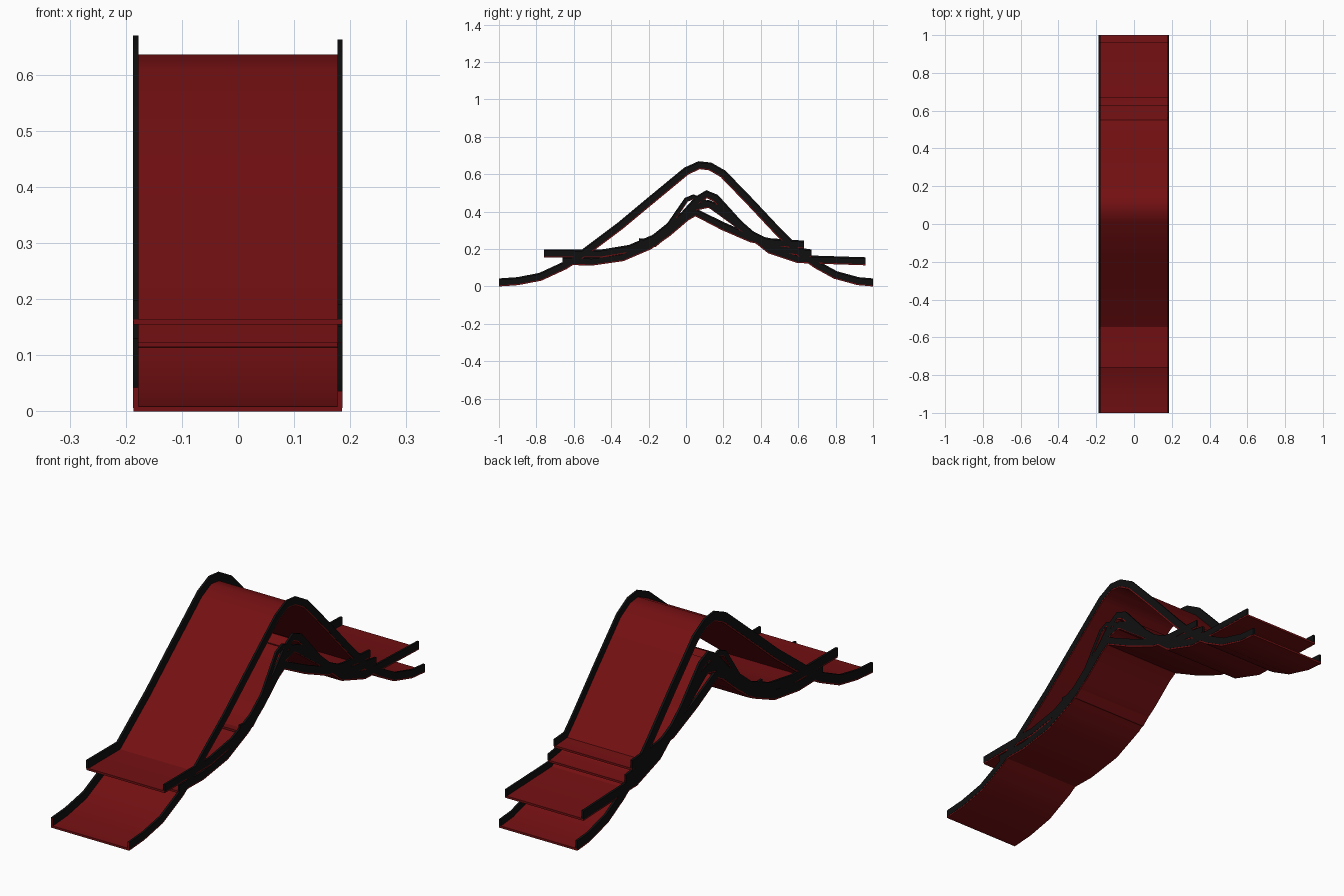
import bpy, bmesh, math
from mathutils import Vector

cube = bpy.data.objects.get("Cube")
if cube:
    bpy.data.objects.remove(cube, do_unlink=True)


def material(name, colour, roughness):
    m = bpy.data.materials.new(name)
    m.use_nodes = True
    m.diffuse_color = colour
    node = m.node_tree.nodes["Principled BSDF"]
    node.inputs["Base Color"].default_value = colour
    node.inputs["Roughness"].default_value = roughness
    return m


RED = material("dark red", (0.17, 0.005, 0.006, 1), 0.6)
BLACK = material("black", (0.005, 0.005, 0.005, 1), 0.6)


def sweep(name, path, x0, x1, low, high, mat, red_front=False):
    """Sweep a rectangular section along a side profile of (y, z) points."""
    pts = [Vector(p) for p in path]
    bm = bmesh.new()
    rings = []
    for i, p in enumerate(pts):
        if i in (0, len(pts) - 1):
            n = Vector((0, 1))          # square-cut ends
        else:
            t = (pts[i + 1] - p).normalized() + (p - pts[i - 1]).normalized()
            n = Vector((-t.y, t.x)).normalized()
        a, b = p + n * low, p + n * high
        rings.append([bm.verts.new((x, q.x, q.y))
                      for x, q in ((x0, a), (x1, a), (x1, b), (x0, b))])
    for r, s in zip(rings, rings[1:]):
        for k in range(4):
            j = (k + 1) % 4
            bm.faces.new((r[k], r[j], s[j], s[k]))
    front = bm.faces.new(rings[0])
    bm.faces.new(rings[-1])
    if red_front:
        front.material_index = 1
    bmesh.ops.recalc_face_normals(bm, faces=bm.faces[:])
    mesh = bpy.data.meshes.new(name)
    bm.to_mesh(mesh)
    bm.free()
    mesh.materials.append(mat)
    mesh.materials.append(RED)
    ob = bpy.data.objects.new(name, mesh)
    bpy.context.collection.objects.link(ob)
    bpy.ops.object.select_all(action='DESELECT')
    ob.select_set(True)
    bpy.context.view_layer.objects.active = ob
    bpy.ops.object.shade_smooth_by_angle(angle=math.radians(35))


# Side profiles of the ramps, front to back
RAMPS = {
    "tall_ramp": [(-1, .025), (-.9, .032), (-.78, .055), (-.65, .115), (-.55, .18),
                  (-.35, .33), (-.2, .455), (0, .62), (.07, .652), (.13, .645),
                  (.2, .605), (.35, .45), (.5, .29), (.6, .19), (.7, .12),
                  (.8, .065), (.92, .032), (1, .025)],
    "middle_ramp": [(-.76, .18), (-.45, .18), (-.3, .205), (-.17, .26), (-.05, .355),
                    (.05, .43), (.12, .445), (.2, .41), (.35, .28), (.5, .205), (.67, .18)],
    "low_ramp": [(-.66, .14), (-.5, .137), (-.34, .16), (-.2, .22), (-.1, .29),
                 (0, .375), (.05, .4), (.2, .325), (.35, .26), (.45, .24), (.63, .227)],
    "steep_ramp": [(-.25, .24), (-.17, .235), (-.06, .33), (.06, .465), (.11, .497),
                   (.16, .475), (.3, .32), (.45, .2), (.6, .15), (.96, .138)],
    "thin_ramp": [(-.17, .24), (-.12, .29), (0, .465), (.04, .482), (.1, .455), (.35, .27)],
}

for name, path in RAMPS.items():
    k = 0.6 if name == "thin_ramp" else 1
    tall = name == "tall_ramp"
    sweep(name + "_deck", path, -.186, .185, -.025 * k, -.016 * k, RED)
    sweep(name + "_right_rail", path, -.187, -.177, -.019 * k, .018 * k, BLACK, tall)
    sweep(name + "_left_rail", path, .177, .186, -.019 * k, .011 * k, BLACK, tall)
